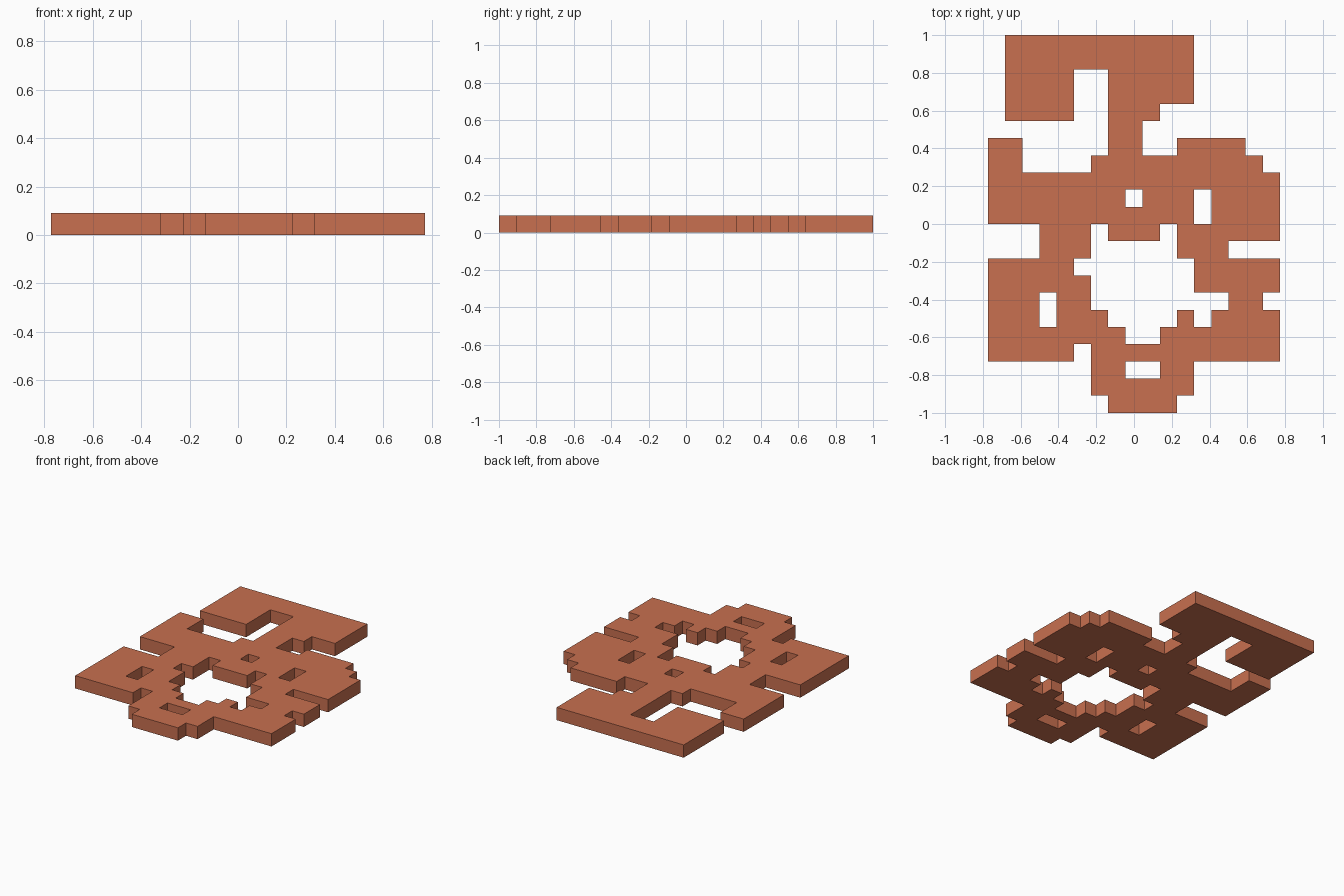
import bpy, bmesh

if "Cube" in bpy.data.objects:
    bpy.data.objects.remove(bpy.data.objects["Cube"])

CELL = 1 / 11          # the plate is laid out on a 17 x 22 cell grid, one cell thick
COLS, ROWS = 17, 22
cells = set()


def block(c0, r0, c1, r1):
    """Cells of a rectangle: columns from the left, rows from the back."""
    return {(c, r) for c in range(c0, c1) for r in range(r0, r1)}


def fill(*rects):
    for rect in rects:
        cells.update(block(*rect))


def cut(*rects):
    for rect in rects:
        cells.difference_update(block(*rect))


# Back hook and neck
fill((1, 0, 12, 2), (1, 2, 5, 5), (7, 2, 12, 4), (7, 4, 10, 5), (7, 5, 9, 7))

# Wide middle band with its raised corners and two windows
fill((0, 8, 17, 11), (0, 6, 2, 8), (11, 6, 15, 7), (6, 7, 16, 8))
cut((8, 9, 9, 10), (12, 9, 13, 11))

# Links and tab along the back of the large opening
fill((3, 11, 6, 13), (7, 11, 10, 12), (11, 11, 14, 13), (14, 11, 17, 12))

# Left wing with its window
fill((0, 13, 5, 19), (5, 14, 6, 18), (6, 16, 7, 18), (7, 17, 8, 18))
cut((3, 15, 4, 17))

# Right wing
fill((12, 13, 17, 15), (14, 15, 16, 16), (13, 16, 17, 17),
     (11, 16, 12, 17), (10, 17, 17, 19))

# Front tip with its window
fill((6, 18, 12, 21), (7, 21, 11, 22))
cut((8, 19, 10, 20))

# Flat pattern as a mesh with shared corners
bm = bmesh.new()
corners = {}


def corner(c, r):
    if (c, r) not in corners:
        corners[c, r] = bm.verts.new(((c - COLS / 2) * CELL, (ROWS / 2 - r) * CELL, 0))
    return corners[c, r]


for c, r in sorted(cells):
    bm.faces.new([corner(c, r + 1), corner(c + 1, r + 1),
                  corner(c + 1, r), corner(c, r)])

# Thickness
result = bmesh.ops.extrude_face_region(bm, geom=bm.faces[:], use_keep_orig=True)
top = [g for g in result["geom"] if isinstance(g, bmesh.types.BMVert)]
bmesh.ops.translate(bm, verts=top, vec=(0, 0, CELL))
bmesh.ops.recalc_face_normals(bm, faces=bm.faces[:])

mesh = bpy.data.meshes.new("pattern_plate")
bm.to_mesh(mesh)
bm.free()
plate = bpy.data.objects.new("pattern_plate", mesh)
bpy.context.collection.objects.link(plate)

# Terracotta colour
mat = bpy.data.materials.new("terracotta")
mat.diffuse_color = (0.58, 0.16, 0.08, 1)
mat.use_nodes = True
mat.node_tree.nodes["Principled BSDF"].inputs["Base Color"].default_value = mat.diffuse_color
mesh.materials.append(mat)
